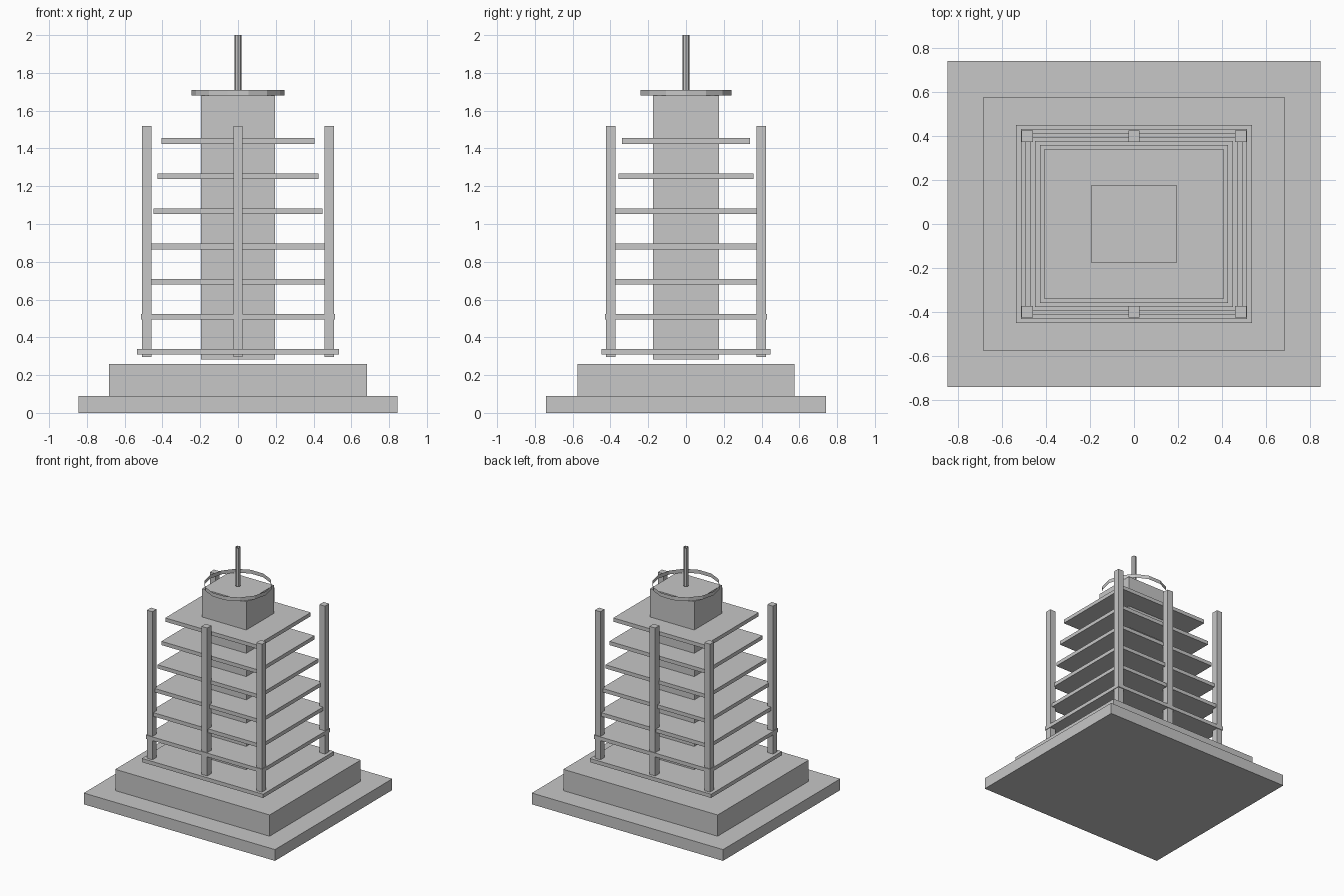
import bpy, bmesh, math
from mathutils import Matrix

if "Cube" in bpy.data.objects:
    bpy.data.objects.remove(bpy.data.objects["Cube"], do_unlink=True)

concrete = bpy.data.materials.new("concrete_grey")
concrete.use_nodes = True
GREY = (0.57, 0.57, 0.57, 1)
concrete.diffuse_color = GREY
concrete.node_tree.nodes["Principled BSDF"].inputs["Base Color"].default_value = GREY


def finish(bm, name):
    mesh = bpy.data.meshes.new(name)
    bm.to_mesh(mesh)
    bm.free()
    mesh.materials.append(concrete)
    obj = bpy.data.objects.new(name, mesh)
    bpy.context.collection.objects.link(obj)
    return obj


def box(name, half_x, half_y, bottom, top, x=0, y=0):
    bm = bmesh.new()
    place = Matrix.Translation((x, y, (bottom + top) / 2))
    size = Matrix.Diagonal((2 * half_x, 2 * half_y, top - bottom, 1))
    bmesh.ops.create_cube(bm, size=1, matrix=place @ size)
    return finish(bm, name)


def open_tube(name, radius, bottom, top, sides):
    bm = bmesh.new()
    place = Matrix.Translation((0, 0, (bottom + top) / 2))
    bmesh.ops.create_cone(bm, cap_ends=False, segments=sides, radius1=radius,
                          radius2=radius, depth=top - bottom,
                          matrix=place @ Matrix.Rotation(math.pi / 2, 4, "Z"))
    return finish(bm, name)


# Stepped base
box("lower_plinth", 0.845, 0.74, 0, 0.09)
box("upper_plinth", 0.682, 0.575, 0.09, 0.26)

# Central core
box("core", 0.195, 0.174, 0.283, 1.68)

# Floor slabs, shrinking towards the top
for i in range(7):
    z = 0.323 + 0.186 * i
    box(f"floor_slab_{i + 1}", 0.535 - 0.0217 * i, 0.448 - 0.018 * i,
        z - 0.015, z + 0.015)

# Columns along the front and back
for side, y in (("front", -0.398), ("back", 0.398)):
    for place, x in (("right", -0.484), ("middle", 0), ("left", 0.484)):
        box(f"{side}_{place}_column", 0.025, 0.026, 0.297, 1.52, x, y)

# Roof ring and mast
open_tube("roof_ring", 0.246, 1.68, 1.71, 14)
open_tube("mast", 0.019, 1.69, 2.0, 8)
